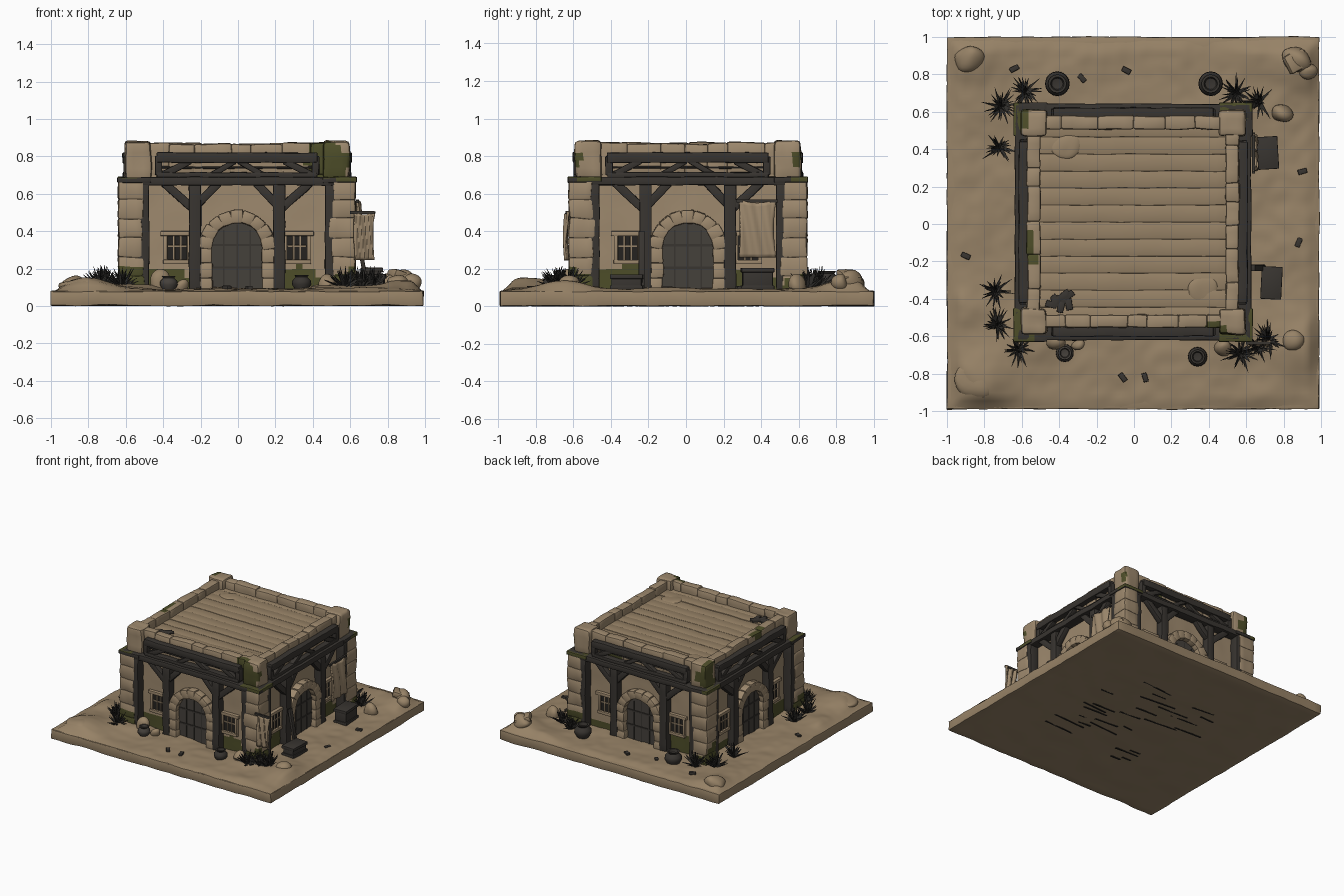
import bpy, bmesh, math, random
from mathutils import Matrix, Vector, noise

random.seed(4)
if "Cube" in bpy.data.objects:
    bpy.data.objects.remove(bpy.data.objects["Cube"])


def material(name, r, g, b):
    m = bpy.data.materials.new(name)
    m.use_nodes = True
    m.diffuse_color = (r, g, b, 1)
    m.node_tree.nodes["Principled BSDF"].inputs["Base Color"].default_value = (r, g, b, 1)
    return m


sand = material("sand", .31, .225, .135)
stone = material("sandstone", .34, .25, .155)
wood = material("dark wood", .04, .035, .03)
door_wood = material("door wood", .06, .052, .044)
moss = material("moss", .075, .075, .022)
leaf = material("dry leaf", .028, .026, .023)
dark = material("shadow black", .018, .016, .014)

CENTRE = Matrix.Translation((-.005, .01, 0))
SIDES = [CENTRE @ Matrix.Rotation(k * math.pi / 2, 4, 'Z') for k in range(4)]
WORLD = Matrix.Identity(4)


def box(bm, m, c, s, rot=0, axis='Y'):
    mat = m @ Matrix.Translation(c) @ Matrix.Rotation(rot, 4, axis) @ Matrix.Diagonal((*s, 1))
    bmesh.ops.create_cube(bm, size=1, matrix=mat)


def span(bm, m, u0, u1, d0, d1, z0, z1):
    """Box on a wall: along the wall, outward depth, height."""
    box(bm, m, ((u0 + u1) / 2, -(d0 + d1) / 2, (z0 + z1) / 2), (u1 - u0, d1 - d0, z1 - z0))


def brace(bm, m, a, b, d, w, t):
    """Slanted timber between two points of a wall."""
    du, dz = b[0] - a[0], b[1] - a[1]
    box(bm, m, ((a[0] + b[0]) / 2, -d, (a[1] + b[1]) / 2), (math.hypot(du, dz), t, w), -math.atan2(dz, du))


def finish(name, bm, mats, bevel=0, cell=0, rough=0, rule=None):
    if bevel:
        bmesh.ops.bevel(bm, geom=bm.edges[:], offset=bevel, segments=2, profile=.5, affect='EDGES')
    for _ in range(6 if cell else 0):
        long = [e for e in bm.edges if e.calc_length() > cell]
        if long:
            bmesh.ops.subdivide_edges(bm, edges=long, cuts=1, use_grid_fill=True)
    for v in bm.verts:
        if rough:
            v.co += noise.noise_vector(v.co * 9) * rough
    bmesh.ops.recalc_face_normals(bm, faces=bm.faces[:])
    if rule:
        for f in bm.faces:
            f.material_index = int(rule(f.calc_center_median()))
    me = bpy.data.meshes.new(name)
    bm.to_mesh(me)
    bm.free()
    for mt in mats:
        me.materials.append(mt)
    ob = bpy.data.objects.new(name, me)
    bpy.context.collection.objects.link(ob)
    bpy.ops.object.select_all(action='DESELECT')
    ob.select_set(True)
    bpy.context.view_layer.objects.active = ob
    bpy.ops.object.shade_smooth_by_angle(angle=math.radians(40))
    return ob


def mossy(p):
    """Moss patches: at the foot of the walls and here and there on the upper rim."""
    n = noise.noise(p * 4.5)
    return p.z < .18 + .12 * n or (p.z > .66 and n > .36 and max(abs(p.x), abs(p.y)) > .53)


# Ground slab with uneven sand and mounds
bm = bmesh.new()
box(bm, WORLD, (-.005, .005, .0415), (1.99, 1.99, .077))
finish("ground_slab", bm, [sand], .004, .12, .006)
MOUNDS = [(-.8, -.83, .15, .055), (.88, .85, .13, .05), (-.87, .88, .12, .03), (.9, -.65, .15, .05),
          (-.9, -.45, .1, .03), (.62, .9, .12, .02), (.55, -.62, .15, .03), (-.6, -.6, .2, .02)]
bm = bmesh.new()
bmesh.ops.create_grid(bm, x_segments=90, y_segments=90, size=.99)
for v in bm.verts:
    fade = min(1, (.99 - max(abs(v.co.x), abs(v.co.y))) / .06)
    h = .016 + .014 * noise.noise(v.co * 4) + .006 * noise.noise(v.co * 14)
    h += sum(k * math.exp(-((v.co.x - x) ** 2 + (v.co.y - y) ** 2) / (r * r)) for x, y, r, k in MOUNDS)
    v.co.z = .076 + fade * h
finish("sand_surface", bm, [sand])

# Cracks under the slab
bm = bmesh.new()
for i in range(26):
    box(bm, WORLD, (random.uniform(-.45, .45), -.5 + i * .04, .003),
        (random.uniform(.06, .35), .012, .006), random.uniform(-.1, .1), 'Z')
finish("underside_cracks", bm, [dark])

# Walls and roof
bm = bmesh.new()
span(bm, CENTRE, -.56, .56, -.56, .56, .06, .79)
finish("walls", bm, [stone, moss], 0, .05, .005, mossy)
bm = bmesh.new()
for i in range(12):
    y = -.5 + i / 11
    box(bm, CENTRE, (0, y, .79 + random.uniform(0, .004)), (1.02, .092, .03))
finish("roof_planks", bm, [sand], .004, .12, .004)

# Corner stones, corner caps and parapet
quoins, caps, parapet, ledge = [bmesh.new() for _ in range(4)]
for m in SIDES:
    for i in range(6):
        s, z = random.uniform(.125, .145), .06 + i * .102
        box(quoins, m, (.635 - s / 2, -.635 + s / 2, z + .05), (s, s, .108))
    span(caps, m, .46, .6, .46, .6, .68, .88)
    span(ledge, m, .46, .64, .46, .64, .66, .69)
    u = -.47
    while u < .46:
        w = min(random.uniform(.1, .2), .48 - u)
        span(parapet, m, u, u + w + .004, .495, .562 + random.uniform(0, .008), .7, .865 + random.uniform(0, .01))
        u += w
finish("corner_stones", quoins, [stone, moss], .013, .045, .008, mossy)
finish("corner_caps", caps, [stone, moss], .018, .045, .01, mossy)
finish("parapet", parapet, [stone, moss], .012, .045, .006, mossy)
finish("corner_ledges", ledge, [wood, moss], .005, .04, .004, lambda p: p.z > .675 and noise.noise(p * 7) > -.2)

# Timber frame, arches, doors and windows on all four walls
timber, arch, doors, strips, panes, trim = [bmesh.new() for _ in range(6)]
for m in SIDES:
    span(timber, m, -.63, .63, .55, .632, .645, .69)
    span(timber, m, -.43, .43, .55, .61, .685, .715)
    span(timber, m, -.43, .43, .55, .612, .765, .82)
    brace(timber, m, (-.42, .74), (.42, .74), .565, .012, .02)
    for s in (-1, 1):
        span(timber, m, s * .5 - .03, s * .5 + .03, .55, .63, .07, .66)
        span(timber, m, s * .225 - .032, s * .225 + .032, .55, .618, .07, .66)
        span(timber, m, s * .42 - .02, s * .42 + .02, .55, .608, .7, .8)
        brace(timber, m, (s * .225, .51), (s * .39, .66), .59, .045, .045)
        brace(timber, m, (s * .225, .53), (s * .1, .66), .59, .045, .045)
        brace(timber, m, (s * .01, .775), (s * .14, .7), .583, .03, .04)
        brace(timber, m, (s * .4, .7), (s * .25, .775), .583, .035, .04)
        # window opening with bars, sill and lintel
        w = s * .32
        span(panes, m, w - .055, w + .055, .55, .567, .245, .375)
        span(trim, m, w - .09, w + .09, .55, .587, .375, .4)
        span(trim, m, w - .075, w + .075, .55, .585, .225, .248)
        for k in (-1, 1):
            span(trim, m, w + k * .063 - .01, w + k * .063 + .01, .55, .58, .24, .38)
            span(trim, m, w + k * .018 - .005, w + k * .018 + .005, .55, .574, .245, .375)
        span(trim, m, w - .05, w + .05, .55, .573, .315, .325)
        # arch legs
        for i in range(3):
            r = random.uniform(0, .008)
            span(arch, m, s * .168 - .034 - r, s * .168 + .034 + r, .54, .615, .07 + i * .08, .152 + i * .08)
    for i in range(9):
        a = math.pi * (i + .5) / 9
        box(arch, m, (.169 * math.cos(a), -.58, .31 + .169 * math.sin(a)), (.066 + random.uniform(0, .01), .075, .068), -a)
    # arched door leaf with rails
    rim = [(-.145, .07), (.145, .07)] + [(.145 * math.cos(t * math.pi / 14), .31 + .145 * math.sin(t * math.pi / 14)) for t in range(15)]
    f = doors.faces.new([doors.verts.new(m @ Vector((u, -.572, z))) for u, z in rim])
    for u in (-.07, 0, .07):
        span(strips, m, u - .004, u + .004, .568, .576, .08, .435 - abs(u) * .4)
    for z in (.2, .32):
        span(strips, m, -.135, .135, .568, .577, z, z + .012)
finish("timber_frame", timber, [wood], .006, .1, .005)
finish("door_arches", arch, [stone], .01, .045, .006)
finish("doors", doors, [door_wood])
finish("door_rails", strips, [wood])
finish("window_openings", panes, [dark])
finish("window_trim", trim, [stone], .003)

# Spiky bushes
bm = bmesh.new()
BUSHES = [(-.71, .63), (-.58, .71), (-.72, .41), (-.74, -.36), (-.73, -.54), (-.62, -.67),
          (.55, .7), (.67, .65), (.57, -.69), (.72, -.62), (.66, -.66)]
for x, y in BUSHES:
    for i in range(48):
        h = random.uniform(.07, .125)
        tilt = Matrix.Rotation(random.uniform(0, 6.28), 4, 'Z') @ Matrix.Rotation(random.uniform(.05, 1.25), 4, 'Y')
        bmesh.ops.create_cone(bm, segments=3, radius1=.012, radius2=.001, depth=h,
                              matrix=Matrix.Translation((x, y, .095)) @ tilt @ Matrix.Translation((0, 0, h / 2)))
finish("bushes", bm, [leaf])


# Clay pots
def pot(name, x, y, r, mat):
    bm = bmesh.new()
    outline = [(0, 0), (.65, 0), (1, .6), (.95, 1), (.6, 1.35), (.75, 1.55), (.55, 1.55), (.45, 1.2), (0, 1.1)]
    vs = [bm.verts.new((x + a * r, y, .085 + b * r)) for a, b in outline]
    es = [bm.edges.new(p) for p in zip(vs, vs[1:])]
    bmesh.ops.spin(bm, geom=vs + es, cent=(x, y, 0), axis=(0, 0, 1), angle=math.tau, steps=16, use_merge=True)
    bmesh.ops.remove_doubles(bm, verts=bm.verts[:], dist=.0005)
    finish(name, bm, [mat])


pot("back_right_pot", -.41, .75, .066, wood)
pot("back_left_pot", .41, .75, .066, wood)
pot("front_left_pot", .34, -.71, .052, wood)
pot("front_right_pot", -.37, -.69, .048, door_wood)

# Boulders and rubble
bm = bmesh.new()
ROCKS = [(-.88, .88, .1, .08, .06), (.79, .59, .1, .055, .07), (.87, .88, .13, .08, .06), (.93, .82, .12, .05, .05),
         (-.42, -.63, .12, .05, .08), (.47, -.66, .11, .045, .06), (-.36, .41, .8, .08, .02), (.37, -.36, .8, .08, .02),
         (-.84, -.84, .1, .12, .05), (.85, -.62, .12, .06, .05), (-.3, -.64, .1, .03, .04)]
for x, y, z, r, h in ROCKS:
    bmesh.ops.create_icosphere(bm, subdivisions=3, radius=1,
                               matrix=Matrix.Translation((x, y, z)) @ Matrix.Diagonal((r, r * .9, h, 1)))
finish("boulders", bm, [sand], 0, 0, .02)
bm = bmesh.new()
box(bm, Matrix.Translation((.87, .87, .155)) @ Matrix.Rotation(.5, 4, 'Z'), (0, 0, 0), (.13, .1, .05), .35)
finish("fallen_slab", bm, [sand], .012, .05, .008)
bm = bmesh.new()
for i in range(9):
    box(bm, WORLD, (random.uniform(-.46, -.32), random.uniform(-.45, -.37), .81), (.06, .035, .022), random.uniform(0, 3), 'Z')
for x, y in [(-.28, .78), (-.04, .82), (.9, .28), (.88, -.1), (-.9, -.17), (-.06, -.82), (.06, -.82), (-.64, .83)]:
    box(bm, WORLD, (x, y, .097), (.05, .028, .02), random.uniform(0, 3), 'Z')
finish("rubble", bm, [wood], .004, 0, .004)

# Crates and a leaning plank beside the left wall
bm = bmesh.new()
for x, y, h, a in [(.715, .38, .125, .06), (.735, -.315, .09, -.05)]:
    m = Matrix.Translation((x, y, .08)) @ Matrix.Rotation(a, 4, 'Z')
    box(bm, m, (0, 0, h / 2), (.095, .16, h))
    for z in (.02, h - .012):
        box(bm, m, (0, 0, z), (.112, .175, .024))
box(bm, WORLD, (.665, -.235, .24), (.022, .035, .32), -.18)
finish("crates", bm, [wood], .004)


# Hanging cloths
def cloth(name, m, w, h):
    bm = bmesh.new()
    bmesh.ops.create_grid(bm, x_segments=14, y_segments=14, size=.5)
    for v in bm.verts:
        u, t = v.co.x, v.co.y
        sag = .06 * h * (1 - 4 * u * u) * (t + .5)
        v.co = m @ Vector((u * w * (1 - .12 * math.cos(t * 3)), .008 * math.sin(u * 14 + t * 4) - .008 * math.cos(t * 3), t * h - sag))
    ob = finish(name, bm, [stone])
    ob.modifiers.new("thickness", 'SOLIDIFY').thickness = .012


cloth("side_cloth", Matrix.Translation((.65, .38, .415)) @ Matrix.Rotation(math.pi / 2, 4, 'Z'), .2, .31)
cloth("corner_cloth", Matrix.Translation((.675, -.64, .375)), .11, .26)
bm = bmesh.new()
box(bm, WORLD, (.665, -.635, .5), (.13, .016, .016))
box(bm, WORLD, (.64, .38, .56), (.016, .22, .016))
finish("cloth_rods", bm, [wood])
